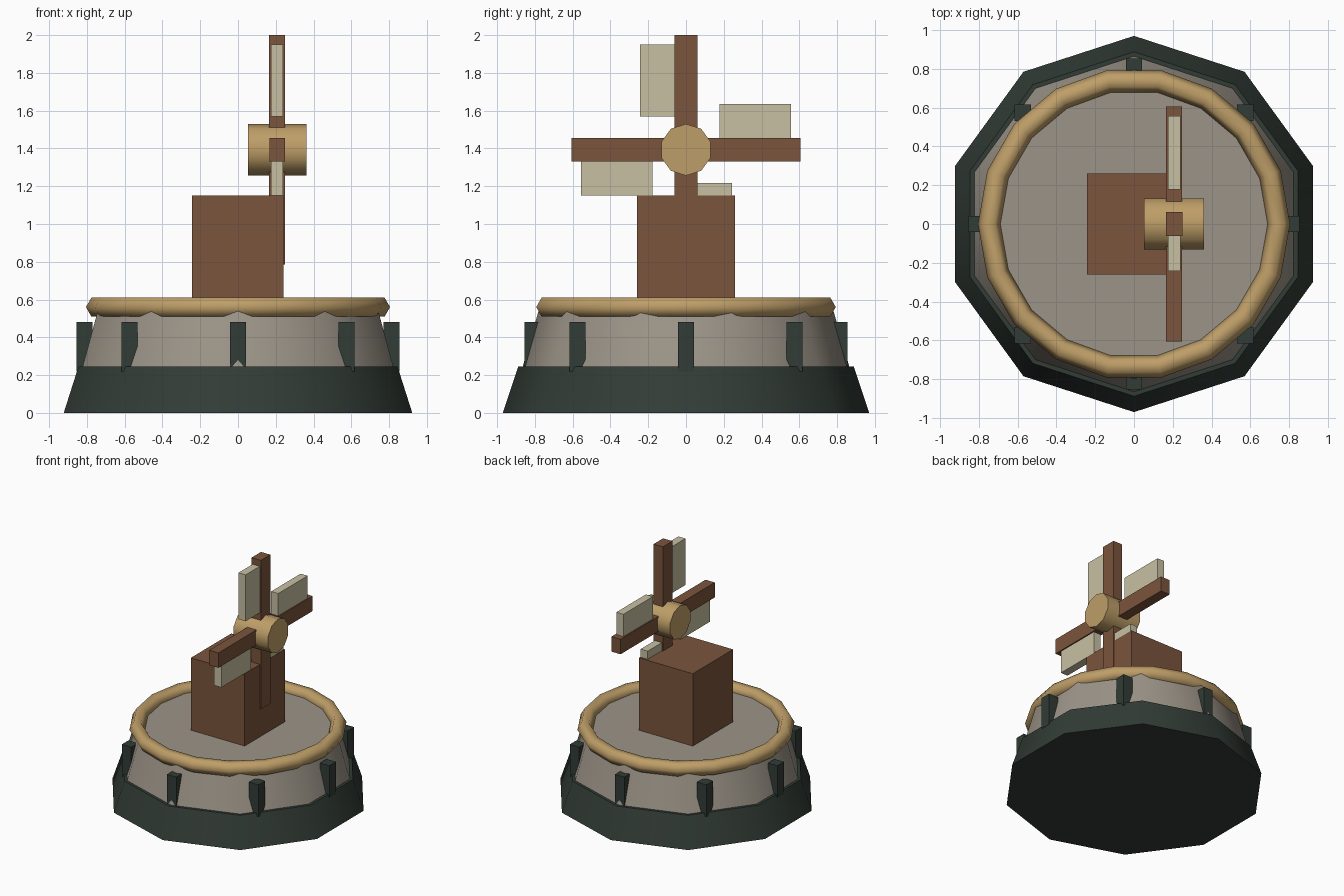
import bpy, bmesh
from math import radians, sin, cos, pi
from mathutils import Matrix, Vector

cube = bpy.data.objects.get("Cube")
if cube:
    bpy.data.objects.remove(cube, do_unlink=True)


def material(name, rgb):
    m = bpy.data.materials.new(name)
    m.use_nodes = True
    m.diffuse_color = (*rgb, 1)
    m.node_tree.nodes["Principled BSDF"].inputs["Base Color"].default_value = (*rgb, 1)
    return m


dark = material("dark green iron", (0.032, 0.045, 0.037))
stone = material("grey stone", (0.333, 0.296, 0.246))
wood = material("brown wood", (0.195, 0.089, 0.045))
brass = material("tan brass", (0.515, 0.342, 0.138))
cloth = material("cream cloth", (0.578, 0.527, 0.366))


def finish(name, bm, mat, smooth_angle=0):
    bmesh.ops.recalc_face_normals(bm, faces=bm.faces)
    me = bpy.data.meshes.new(name)
    bm.to_mesh(me)
    bm.free()
    me.materials.append(mat)
    if smooth_angle:
        me.shade_smooth()
        me.set_sharp_from_angle(angle=radians(smooth_angle))
    ob = bpy.data.objects.new(name, me)
    bpy.context.collection.objects.link(ob)
    return ob


def box(name, lo, hi, mat, matrix=Matrix()):
    lo, hi = Vector(lo), Vector(hi)
    bm = bmesh.new()
    place = Matrix.Translation((lo + hi) / 2) @ Matrix.Diagonal((*(hi - lo), 1))
    bmesh.ops.create_cube(bm, size=1, matrix=matrix @ place)
    return finish(name, bm, mat)


def decagon(name, r1, r2, depth, mat, matrix):
    bm = bmesh.new()
    bmesh.ops.create_cone(bm, cap_ends=True, segments=10, radius1=r1, radius2=r2,
                          depth=depth, matrix=matrix)
    return finish(name, bm, mat, 40)


# Tapered foundation and stone drum
decagon("foundation", 0.97, 0.888, 0.245, dark, Matrix.Translation((0, 0, 0.1225)))
decagon("stone_drum", 0.866, 0.775, 0.32, stone, Matrix.Translation((0, 0, 0.40)))

# Rounded rim on top of the drum
bpy.ops.mesh.primitive_torus_add(major_segments=18, minor_segments=6, major_radius=0.747,
                                 minor_radius=0.058, location=(0, 0, 0.56))
rim = bpy.context.object
rim.name = "rim"
rim.data.shade_smooth()
rim.data.materials.append(brass)

# Eight upright posts around the drum
for i in range(8):
    x, y, h = 0.812 * cos(i * pi / 4), 0.812 * sin(i * pi / 4), 0.0425
    box(f"post_{i + 1}", (x - h, y - h, 0.22), (x + h, y + h, 0.48), dark)

# Housing block
box("housing", (-0.243, -0.26, 0.54), (0.242, 0.26, 1.15), wood)

# Hub and four sail arms turning about the x axis
centre = Matrix.Translation((0.207, 0, 1.393))
turn = Matrix.Rotation(pi / 2, 4, "X") @ Matrix.Rotation(pi / 2, 4, "Y")
decagon("hub", 0.137, 0.137, 0.31, brass, centre @ turn)
box("arm_upright", (-0.042, -0.061, -0.607), (0.042, 0.061, 0.607), wood, centre)
box("arm_cross", (-0.0415, -0.607, -0.061), (0.0415, 0.607, 0.061), wood, centre)
for i in range(4):
    spin = centre @ Matrix.Rotation(i * pi / 2, 4, "X")
    box(f"sail_{i + 1}", (-0.032, -0.243, 0.177), (0.032, -0.061, 0.556), cloth, spin)
